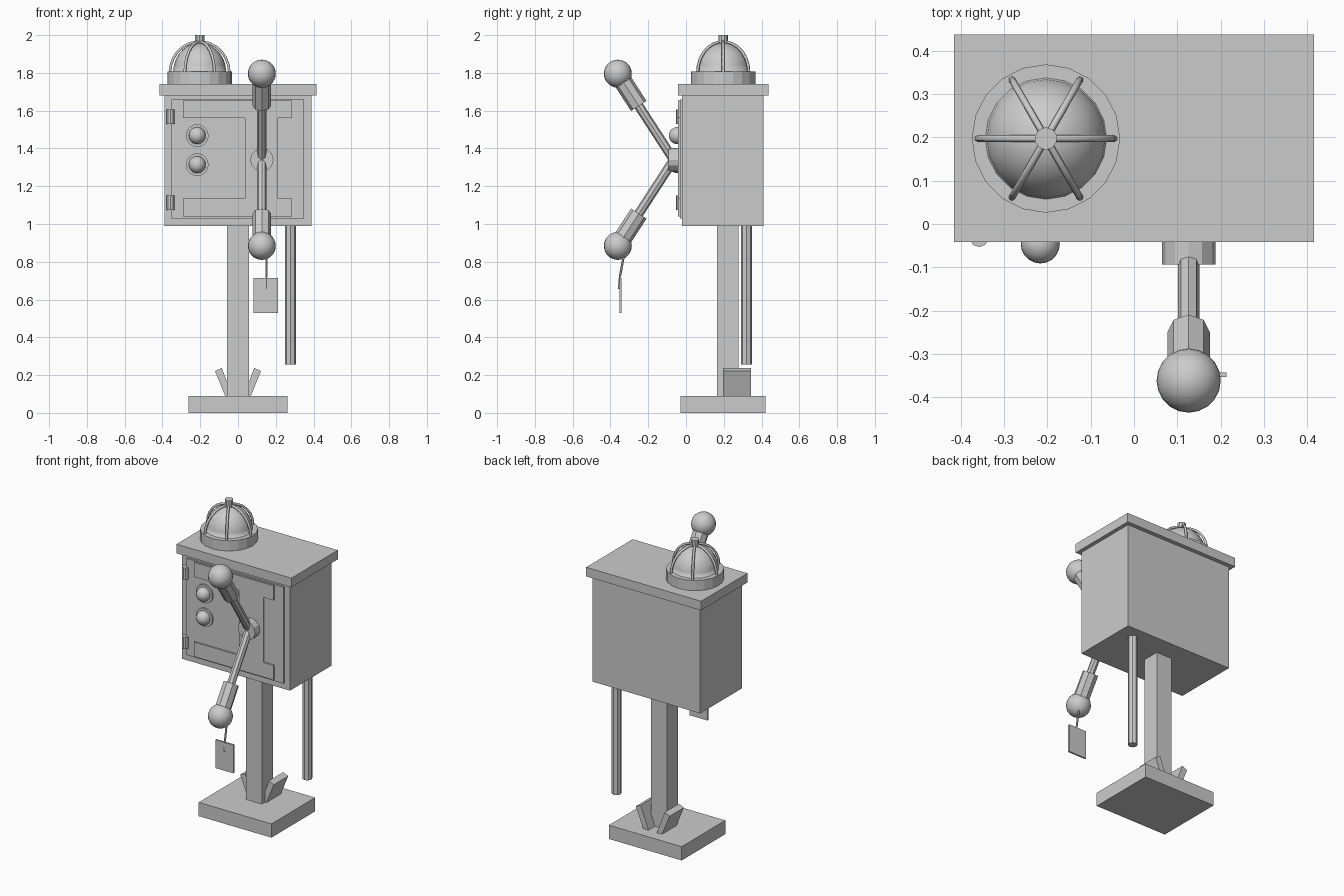
import bpy, bmesh, math
from mathutils import Vector, Matrix

cube = bpy.data.objects.get("Cube")
if cube:
    bpy.data.objects.remove(cube, do_unlink=True)

grey = bpy.data.materials.new("plain grey")
grey.use_nodes = True
COLOUR = (0.6, 0.6, 0.6, 1)
grey.diffuse_color = COLOUR
grey.node_tree.nodes["Principled BSDF"].inputs["Base Color"].default_value = COLOUR


def add_object(name, mesh):
    mesh.materials.append(grey)
    obj = bpy.data.objects.new(name, mesh)
    bpy.context.scene.collection.objects.link(obj)
    return obj


def finish(name, bm, smooth=False):
    bmesh.ops.recalc_face_normals(bm, faces=bm.faces)
    for face in bm.faces:
        face.smooth = smooth
    mesh = bpy.data.meshes.new(name)
    bm.to_mesh(mesh)
    bm.free()
    return add_object(name, mesh)


def box(name, low, high):
    low, high = Vector(low), Vector(high)
    bm = bmesh.new()
    bmesh.ops.create_cube(bm, size=1, matrix=Matrix.Translation((low + high) / 2)
                          @ Matrix.Diagonal((*(high - low), 1)))
    return finish(name, bm)


def rod(name, start, end, radius, sides=8):
    start, end = Vector(start), Vector(end)
    axis = end - start
    turn = axis.to_track_quat('Z', 'Y').to_matrix().to_4x4()
    bm = bmesh.new()
    bmesh.ops.create_cone(bm, cap_ends=True, segments=sides, radius1=radius, radius2=radius,
                          depth=axis.length,
                          matrix=Matrix.Translation((start + end) / 2) @ turn)
    return finish(name, bm)


def ball(name, centre, radius, height=1, half=False):
    bm = bmesh.new()
    bmesh.ops.create_uvsphere(bm, u_segments=20, v_segments=14, radius=radius,
                              matrix=Matrix.Translation(centre) @ Matrix.Diagonal((1, 1, height, 1)))
    if half:
        bmesh.ops.bisect_plane(bm, geom=bm.verts[:] + bm.edges[:] + bm.faces[:],
                               plane_co=centre, plane_no=(0, 0, 1), clear_inner=True)
    return finish(name, bm, smooth=True)


def prism(name, outline, y_back, y_front):
    """Extrude an x-z outline along y."""
    bm = bmesh.new()
    face = bm.faces.new([bm.verts.new((x, y_back, z)) for x, z in outline])
    made = bmesh.ops.extrude_face_region(bm, geom=[face])["geom"]
    bmesh.ops.translate(bm, vec=(0, y_front - y_back, 0),
                        verts=[v for v in made if isinstance(v, bmesh.types.BMVert)])
    return finish(name, bm)


# Stand
box("base", (-0.263, -0.03, 0), (0.263, 0.42, 0.09))
box("post", (-0.057, 0.164, 0.09), (0.057, 0.278, 0.99))
for side, label in ((-1, "right"), (1, "left")):
    outline = [(0.026, 0.08), (0.064, 0.08), (0.122, 0.222), (0.086, 0.238)]
    prism(label + "_brace", [(side * x, z) for x, z in outline], 0.344, 0.196)
rod("conduit", (0.278, 0.32, 0.257), (0.278, 0.32, 1.0), 0.029)

# Cabinet
box("cabinet", (-0.39, -0.02, 0.99), (0.39, 0.41, 1.68))
box("roof", (-0.415, -0.042, 1.68), (0.415, 0.437, 1.74))
box("door", (-0.352, -0.032, 1.03), (0.35, -0.02, 1.66))
prism("door_panel",
      [(-0.29, 1.04), (0.286, 1.04), (0.286, 1.135), (0.212, 1.135),
       (0.212, 1.56), (0.286, 1.56), (0.286, 1.655), (-0.29, 1.655),
       (-0.29, 1.56), (0.037, 1.56), (0.037, 1.135), (-0.29, 1.135)],
      -0.03, -0.042)
for label, z in (("lower", 1.113), ("upper", 1.568)):
    rod(label + "_hinge", (-0.357, -0.031, z - 0.038), (-0.357, -0.031, z + 0.038), 0.022, 10)
for label, z in (("lower", 1.314), ("upper", 1.468)):
    rod(label + "_lamp_ring", (-0.216, -0.025, z), (-0.216, -0.042, z), 0.06, 20)
    ball(label + "_lamp", (-0.216, -0.046, z), 0.045)

# Two lever arms on one hub
HUB = Vector((0.126, -0.065, 1.34))
rod("lever_hub", (HUB.x, -0.03, HUB.z), (HUB.x, -0.093, HUB.z), 0.062, 12)
for label, up in (("upper", 1), ("lower", -1)):
    tip = HUB + Vector((0, -0.296, up * 0.456))
    grip = HUB.lerp(tip, 0.625)
    rod(label + "_lever", HUB, tip, 0.025)
    rod(label + "_grip", grip, tip, 0.049)
    ball(label + "_lever_ball", tip, 0.074)

# Hanging tag
box("tag", (0.083, -0.353, 0.53), (0.213, -0.342, 0.715))
rod("tag_string", (0.15, -0.328, 0.84), (0.15, -0.35, 0.72), 0.006, 6)
rod("tag_loop", (0.15, -0.35, 0.725), (0.15, -0.355, 0.655), 0.005, 6)

# Caged dome light
cx, cy = -0.203, 0.197
rod("dome_ring", (cx, cy, 1.74), (cx, cy, 1.807), 0.171, 20)
ball("dome", (cx, cy, 1.807), 0.14, 1.08, half=True)
rod("dome_cap", (cx, cy, 1.95), (cx, cy, 2.0), 0.026, 10)
for i in range(6):
    angle = i * math.pi / 3
    curve = bpy.data.curves.new("cage_curve", 'CURVE')
    curve.dimensions = '3D'
    curve.bevel_depth = 0.008
    curve.bevel_resolution = 1
    curve.use_fill_caps = True
    path = curve.splines.new('POLY')
    path.points.add(6)
    for k, point in enumerate(path.points):
        t = k / 6 * math.radians(84)
        r = 0.157 * math.cos(t)
        point.co = (cx + r * math.cos(angle), cy + r * math.sin(angle),
                    1.802 + 0.164 * math.sin(t), 1)
    helper = bpy.data.objects.new("cage_helper", curve)
    bpy.context.scene.collection.objects.link(helper)
    bpy.context.view_layer.update()
    evaluated = helper.evaluated_get(bpy.context.evaluated_depsgraph_get())
    mesh = bpy.data.meshes.new_from_object(evaluated)
    bpy.data.objects.remove(helper, do_unlink=True)
    mesh.materials.clear()
    add_object("cage_bar_%d" % (i + 1), mesh)
